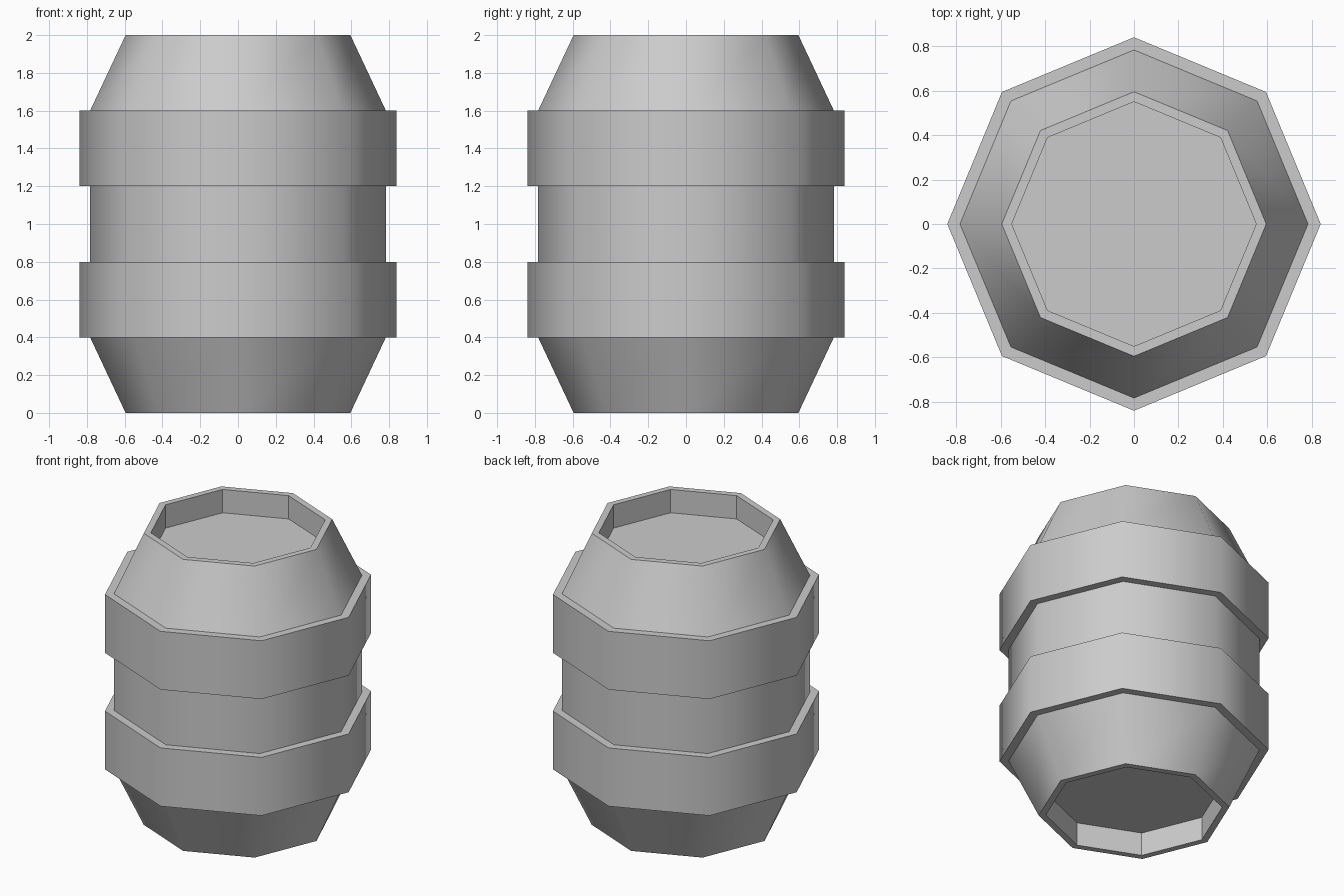
import bpy, bmesh
from math import cos, sin, pi

if "Cube" in bpy.data.objects:
    bpy.data.objects.remove(bpy.data.objects["Cube"])

SIDES = 8
DEPTH = 0.16
R_END, R_BODY, R_HOOP, R_INNER = 0.595, 0.783, 0.84, 0.55

# Lower-half profile (radius, z), from recessed bottom lid out to the waist
half = [(R_INNER, DEPTH), (R_INNER, 0), (R_END, 0), (R_BODY, 0.4),
        (R_HOOP, 0.4), (R_HOOP, 0.8), (R_BODY, 0.8)]
# Mirror it for the upper half
profile = half + [(r, 2 - z) for r, z in reversed(half)]

bm = bmesh.new()
rings = [[bm.verts.new((r * cos(2 * pi * i / SIDES), r * sin(2 * pi * i / SIDES), z))
          for i in range(SIDES)] for r, z in profile]

# Recessed lids
bm.faces.new(reversed(rings[0]))
bm.faces.new(rings[-1])

# Side bands: staves and hoops smooth, ledges and recess walls flat
for k in range(len(rings) - 1):
    (r0, z0), (r1, z1) = profile[k], profile[k + 1]
    recess = k in (0, len(rings) - 2)
    for i in range(SIDES):
        j = (i + 1) % SIDES
        face = bm.faces.new((rings[k][i], rings[k][j], rings[k + 1][j], rings[k + 1][i]))
        face.smooth = z0 != z1 and not recess

# Keep every horizontal ring edge crisp
for edge in bm.edges:
    if abs(edge.verts[0].co.z - edge.verts[1].co.z) < 1e-5:
        edge.smooth = False
bmesh.ops.recalc_face_normals(bm, faces=bm.faces[:])

mesh = bpy.data.meshes.new("barrel")
bm.to_mesh(mesh)
bm.free()
barrel = bpy.data.objects.new("barrel", mesh)
bpy.context.collection.objects.link(barrel)
